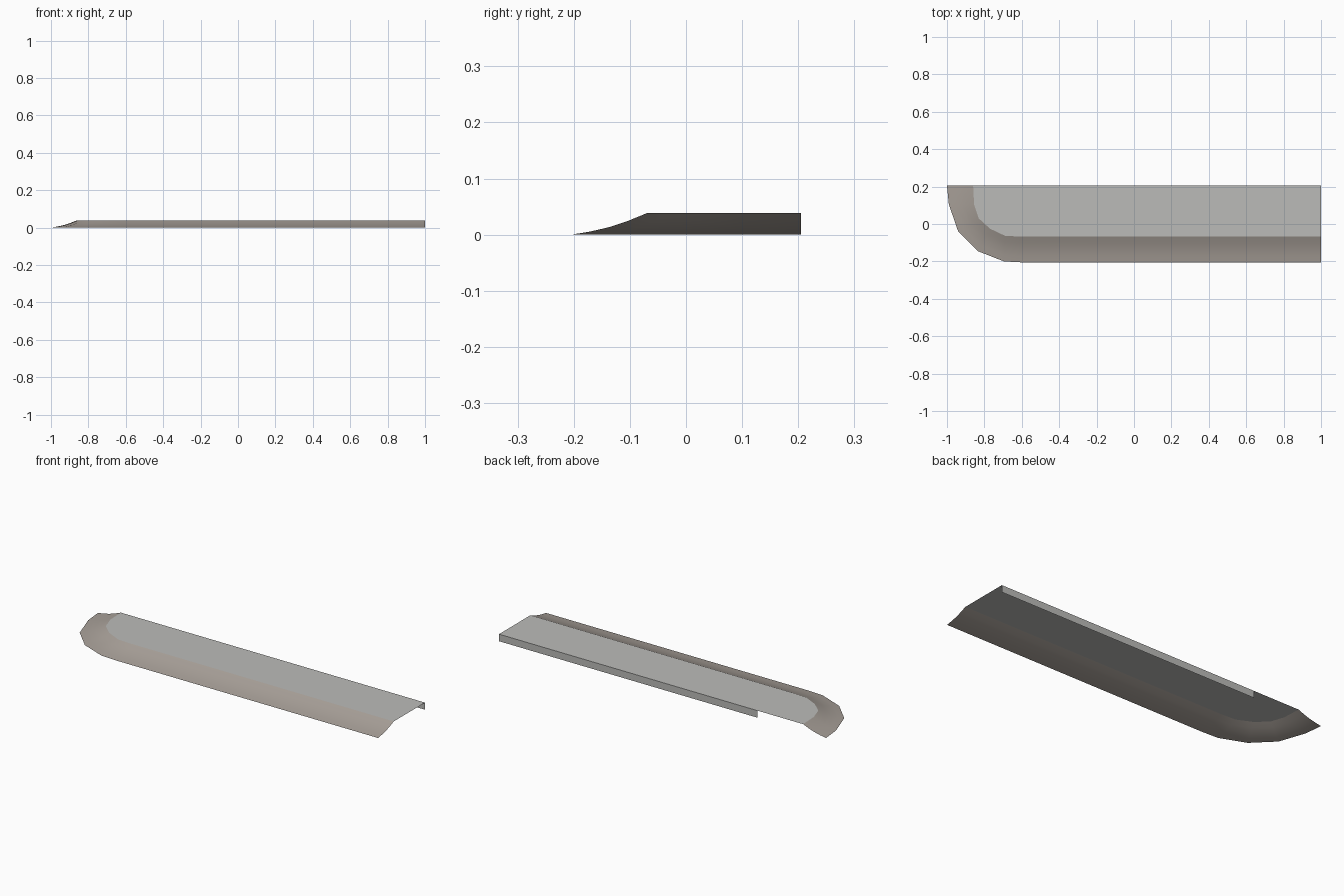
import bpy, bmesh

if "Cube" in bpy.data.objects:
    bpy.data.objects.remove(bpy.data.objects["Cube"])

H = 0.039  # height of the deck


def material(name, rgb):
    m = bpy.data.materials.new(name)
    m.diffuse_color = (*rgb, 1)
    m.use_nodes = True
    m.node_tree.nodes["Principled BSDF"].inputs["Base Color"].default_value = m.diffuse_color
    return m


def make_part(name, rows, mat, smooth=False):
    """Skin equal-length rows of points with quads."""
    bm = bmesh.new()
    vs = [[bm.verts.new(p) for p in row] for row in rows]
    for a, b in zip(vs, vs[1:]):
        for i in range(len(a) - 1):
            f = bm.faces.new((a[i], a[i + 1], b[i + 1], b[i]))
            f.smooth = smooth
    me = bpy.data.meshes.new(name)
    bm.to_mesh(me)
    bm.free()
    me.materials.append(mat)
    ob = bpy.data.objects.new(name, me)
    bpy.context.collection.objects.link(ob)
    return ob


grey = material("light grey", (0.50, 0.50, 0.485))
stone = material("warm stone", (0.39, 0.35, 0.315))

# Outlines: ground edge and deck edge, from the back left corner to the right end
outer = [(-1, .205), (-.99, .105), (-.94, -.04), (-.835, -.145),
         (-.695, -.2), (-.6, -.205), (1, -.205)]
inner = [(-.86, .205), (-.855, .105), (-.83, .03), (-.77, -.025),
         (-.69, -.063), (-.6, -.068), (1, -.068)]

# Sloped skirt with a concave section, sweeping round the left end
section = [(0, 0), (.25, .0055), (.5, .0135), (.75, .025), (1, H)]
rows = [[(o[0] + (i[0] - o[0]) * t, o[1] + (i[1] - o[1]) * t, z)
         for o, i in zip(outer, inner)] for t, z in section]
make_part("sloped_skirt", rows, stone, smooth=True)

# Flat deck, from the skirt's upper edge to the straight back edge
front = [(x, y, H) for x, y in inner]
back = [(x, .205, H) for x, y in inner]
deck = make_part("deck", [front[1:], back[1:]], grey)
bm = bmesh.new()
bm.from_mesh(deck.data)
bm.faces.new([bm.verts.new(p) for p in (front[0], front[1], back[1])])
bmesh.ops.remove_doubles(bm, verts=bm.verts, dist=1e-5)
bm.normal_update()
for f in bm.faces:
    if f.normal.z < 0:
        f.normal_flip()
bm.to_mesh(deck.data)
bm.free()

# Vertical back wall, stopping short of the rounded end
make_part("back_wall", [[(1, .205, 0), (-.58, .205, 0)],
                        [(1, .205, H), (-.58, .205, H)]], grey)
